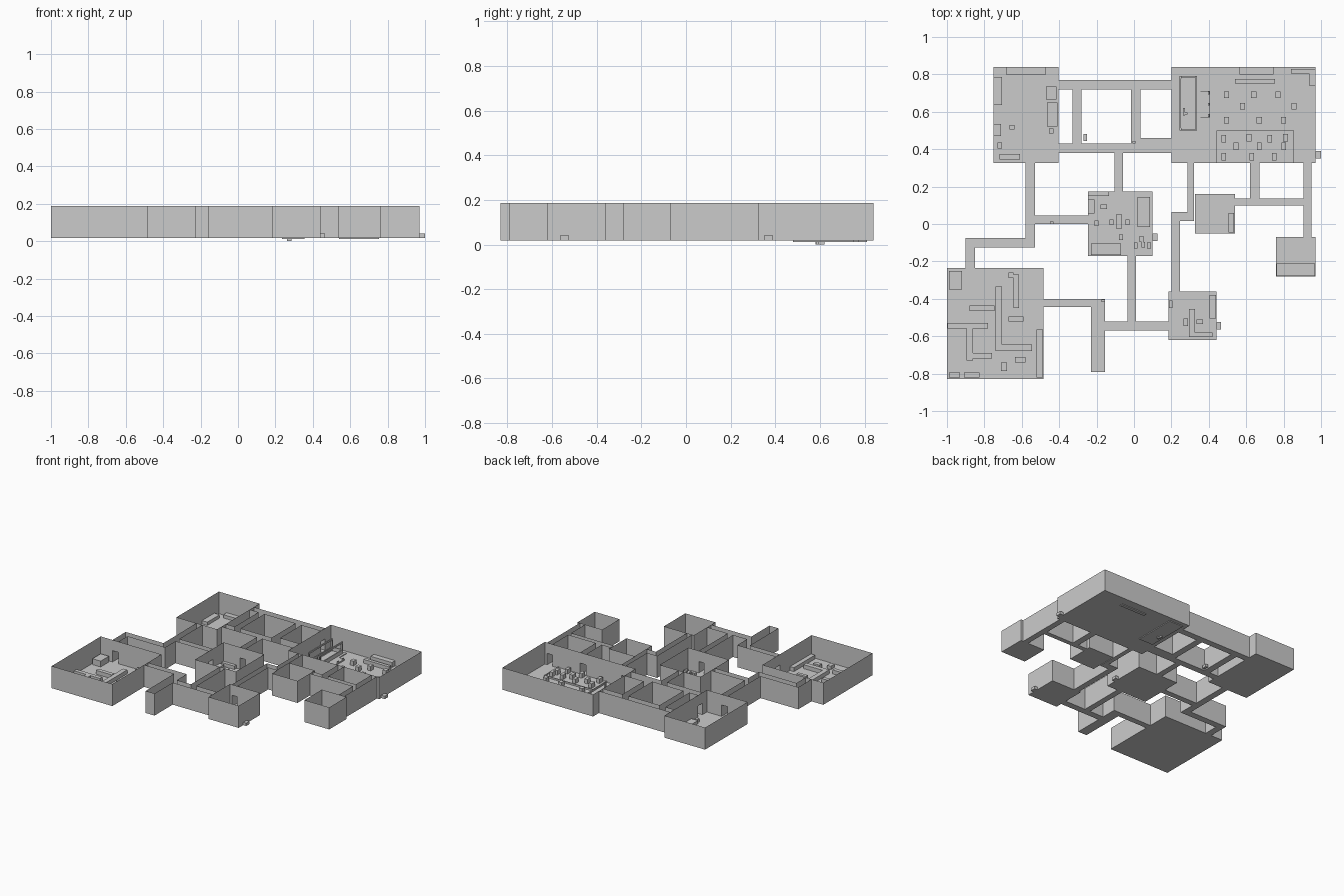
import bpy, bmesh

F, T, DOOR = 0.018, 0.187, 0.105   # floor level, wall top, doorway top

ROOMS = [(-.75, .325, -.405, .84), (.20, .325, .97, .84), (-.245, -.17, .10, .175),
         (-1, -.83, -.485, -.235), (.185, -.62, .44, -.36), (.325, -.05, .54, .16),
         (.76, -.28, .97, -.07)]
HALLS = [(-.405, .72, .20, .77), (-.405, .38, .20, .43), (-.015, .43, .20, .46),
         (-.33, .43, -.28, .72), (-.015, .43, .035, .72), (-.105, .175, -.06, .38),
         (-.58, -.125, -.53, .325), (-.53, 0, -.245, .045), (-.90, -.125, -.58, -.075),
         (-.90, -.235, -.85, -.125), (-.485, -.445, -.155, -.40), (-.23, -.79, -.155, -.445),
         (-.035, -.57, .01, -.17), (-.155, -.57, .185, -.52), (.285, .015, .32, .325),
         (.20, .015, .285, .065), (.20, -.36, .245, .015), (.62, .135, .67, .325),
         (.54, .10, .905, .135), (.905, -.07, .95, .325)]


def finish(bm, name):
    bmesh.ops.remove_doubles(bm, verts=bm.verts, dist=1e-5)
    me = bpy.data.meshes.new(name)
    bm.to_mesh(me)
    bm.free()
    ob = bpy.data.objects.new(name, me)
    bpy.context.collection.objects.link(ob)
    return ob


def quad(bm, pts):
    bm.faces.new([bm.verts.new(p) for p in pts])


def boxes(name, items, h=.025, z=F):
    """Joined boxes from (x0, y0, x1, y1[, height])."""
    bm = bmesh.new()
    for it in items:
        x0, y0, x1, y1 = it[:4]
        hh = it[4] if len(it) > 4 else h
        vs = bmesh.ops.create_cube(bm, size=1)["verts"]
        for v in vs:
            v.co.x = x1 if v.co.x > 0 else x0
            v.co.y = y1 if v.co.y > 0 else y0
            v.co.z = z + (hh if v.co.z > 0 else 0)
    me = bpy.data.meshes.new(name)
    bm.to_mesh(me)
    bm.free()
    bpy.context.collection.objects.link(bpy.data.objects.new(name, me))


def around(centres, sx, sy):
    return [(x - sx / 2, y - sy / 2, x + sx / 2, y + sy / 2) for x, y in centres]


# floor plan: label each grid cell, then wall every change of label
rects = ROOMS + HALLS
xs = sorted({r[i] for r in rects for i in (0, 2)})
ys = sorted({r[i] for r in rects for i in (1, 3)})


def label(i, j):
    if not (0 <= i < len(xs) - 1 and 0 <= j < len(ys) - 1):
        return 0
    x, y = (xs[i] + xs[i + 1]) / 2, (ys[j] + ys[j + 1]) / 2
    for k, r in enumerate(rects):
        if r[0] < x < r[2] and r[1] < y < r[3]:
            return k + 1 if k < len(ROOMS) else -1
    return 0


floor, walls = bmesh.new(), bmesh.new()


def wall(a, b, la, lb):
    if la == lb:
        return
    z = DOOR if la and lb else F     # lintel only where a hall meets a room
    quad(walls, [(*a, z), (*b, z), (*b, T), (*a, T)])


for i in range(len(xs)):
    for j in range(len(ys)):
        c = label(i, j)
        if c:
            a, b, d, e = xs[i], ys[j], xs[i + 1], ys[j + 1]
            quad(floor, [(a, b, F), (d, b, F), (d, e, F), (a, e, F)])
        if j < len(ys) - 1:
            wall((xs[i], ys[j]), (xs[i], ys[j + 1]), label(i - 1, j), c)
        if i < len(xs) - 1:
            wall((xs[i], ys[j]), (xs[i + 1], ys[j]), label(i, j - 1), c)
finish(floor, "floor")
finish(walls, "walls")

# lounge, upper left
boxes("lounge_furniture", [
    (-.685, .80, -.47, .84), (-.75, .635, -.705, .785), (-.47, .665, -.415, .735),
    (-.465, .52, -.41, .65), (-.455, .485, -.43, .51), (-.75, .47, -.71, .535),
    (-.665, .505, -.64, .53), (-.73, .405, -.705, .435), (-.72, .345, -.61, .375)])

# hall, upper right: counters, stools, raised platform with rail
boxes("hall_counters", [(.565, .80, .745, .84), (.84, .805, .935, .83), (.935, .74, .97, .83)], .04)
boxes("long_bar", [(.54, .75, .755, .775)], .035, .012)
boxes("platform", [(.44, .327, .855, .50)], .006)
boxes("platform_rail", [(.44, .492, .855, .50), (.847, .327, .855, .492), (.44, .327, .446, .492)], .012)
boxes("tables", around([(.495, .69), (.64, .69), (.77, .69), (.58, .63), (.855, .63),
                        (.495, .555), (.67, .555), (.80, .555)], .028, .035), .035)
boxes("platform_tables", around([(.48, .455), (.615, .46), (.725, .455), (.81, .46), (.545, .415),
                                 (.67, .415), (.80, .415), (.48, .36), (.63, .36), (.75, .36)],
                                .025, .04), .04)

# stage: base, raised frame and side counter
boxes("stage_base", [(.235, .48, .355, .81)], .012, .012)
boxes("stage_frame", [(.242, .50, .25, .79), (.33, .50, .338, .79),
                      (.25, .782, .33, .79), (.25, .50, .33, .508)], .035)
boxes("stage_posts", around([(x, y) for x in (.248, .332) for y in (.506, .784)], .012, .012), .09)
boxes("stage_top_beams", [(.242, .50, .25, .79), (.33, .50, .338, .79)], .012, F + .085)
boxes("stage_steps", [(.355, .57, .405, .71)], .01)
boxes("stage_stand", [(.262, .58, .272, .62), (.262, .585, .285, .595)], .05, 0)
boxes("stage_lamps", around([(.40, y) for y in (.58, .64, .70)], .008, .015), .02)

# central room
boxes("central_furniture", [
    (-.245, .15, -.135, .175), (-.245, .055, -.21, .13), (-.18, .08, -.145, .105),
    (.02, -.015, .085, .145), (-.23, -.165, -.07, -.105), (-.095, -.025, -.065, .05, .035)])
boxes("central_seats", around([(-.20, .005), (-.12, .01), (-.035, .01), (-.07, -.07), (.01, -.115),
                               (.04, -.08), (.05, -.11), (.08, -.115)], .02, .03), .025)

# storage room, lower left
boxes("low_partitions", [
    (-.74, -.68, -.705, -.335), (-.705, -.68, -.545, -.645), (-.645, -.45, -.615, -.27),
    (-.67, -.29, -.645, -.26), (-.88, -.465, -.745, -.435), (-.67, -.52, -.59, -.495),
    (-.998, -.56, -.78, -.53), (-.895, -.73, -.86, -.56), (-.86, -.72, -.76, -.69),
    (-.52, -.82, -.487, -.565)], .03)
boxes("storage_crates", [
    (-.99, -.35, -.92, -.25, .045), (-.71, -.785, -.68, -.74), (-.635, -.74, -.58, -.71),
    (-.99, -.82, -.93, -.795), (-.91, -.82, -.825, -.795)])

# small rooms on the right
boxes("office_furniture", [
    (.405, -.505, .438, -.38), (.187, -.45, .205, -.41), (.265, -.545, .29, -.505),
    (.295, -.605, .325, -.455), (.325, -.605, .42, -.58), (.335, -.535, .37, -.51)])
boxes("side_bench", [(.505, -.045, .535, .06)])
boxes("end_room_step", [(.762, -.278, .968, -.21)], .02)

# small wall boxes outside and in the halls
boxes("outer_vents", [(-.27, .445, -.25, .48), (.10, -.09, .125, -.05),
                      (.44, -.565, .465, -.525), (.97, .35, 1.0, .39)], .022)
boxes("hall_boxes", around([(-.44, .007), (0, .437), (-.165, -.41)], .018, .014), .03)
